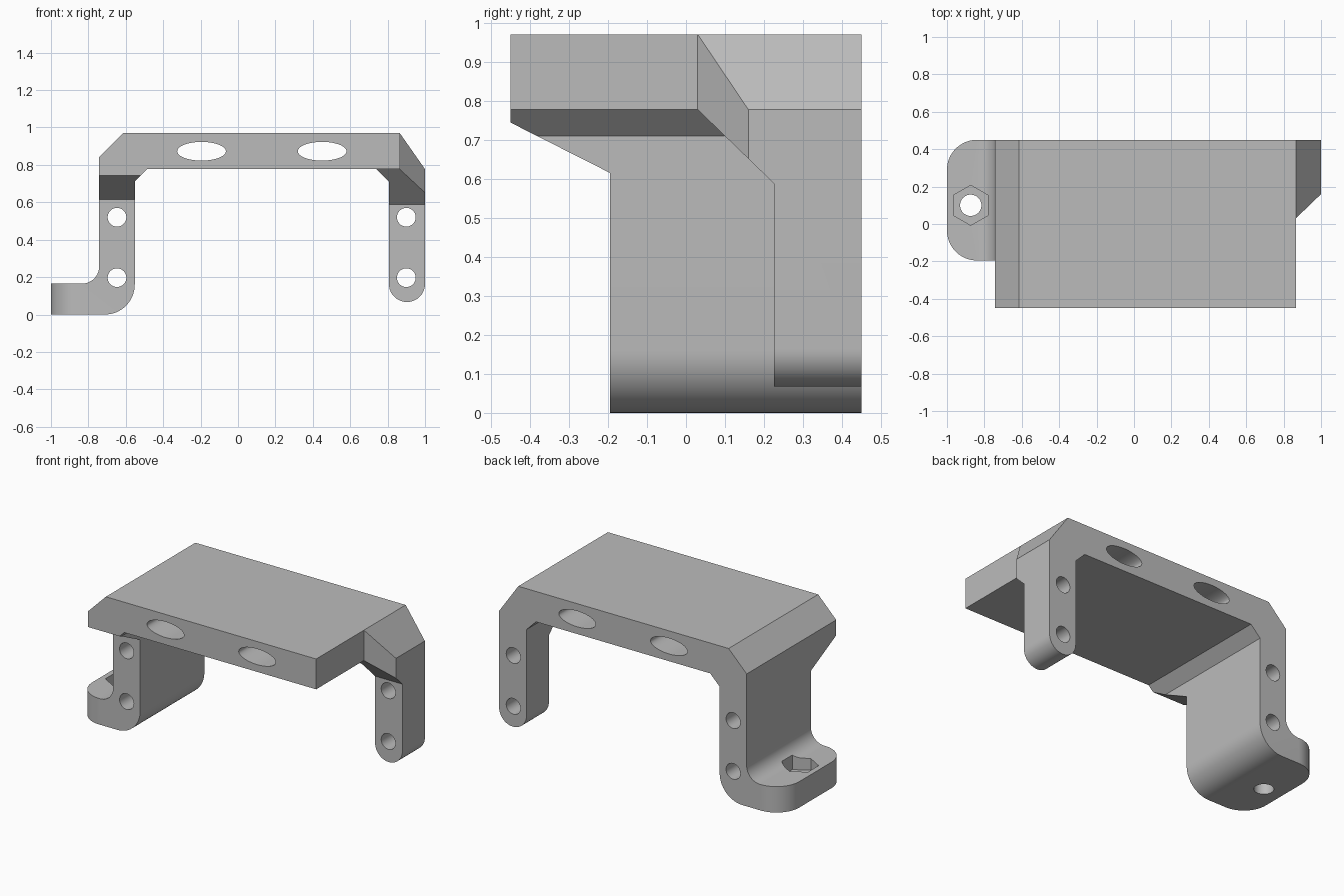
import bpy, bmesh
from math import sin, cos, radians

if "Cube" in bpy.data.objects:
    bpy.data.objects.remove(bpy.data.objects["Cube"], do_unlink=True)

grey = bpy.data.materials.new("matte grey")
grey.use_nodes = True
grey.diffuse_color = (0.5, 0.5, 0.5, 1)
grey.node_tree.nodes["Principled BSDF"].inputs["Base Color"].default_value = (0.5, 0.5, 0.5, 1)


def arc(cx, cy, rx, start, end, steps=16, ry=None):
    ry = ry or rx
    angles = [radians(start + (end - start) * i / steps) for i in range(steps + 1)]
    return [(cx + rx * cos(a), cy + ry * sin(a)) for a in angles]


def ring(cx, cy, rx, ry=None, sides=48, turn=0):
    return arc(cx, cy, rx, turn, turn + 360, sides, ry)[:-1]


def prism(name, outline, axis, low, high):
    """Extrude a closed outline along the given axis."""
    place = {"x": lambda p, d: (d, p[0], p[1]),
             "y": lambda p, d: (p[0], d, p[1]),
             "z": lambda p, d: (p[0], p[1], d)}[axis]
    bm = bmesh.new()
    near = [bm.verts.new(place(p, low)) for p in outline]
    far = [bm.verts.new(place(p, high)) for p in outline]
    bm.faces.new(near)
    bm.faces.new(far[::-1])
    for i in range(len(near)):
        j = (i + 1) % len(near)
        bm.faces.new((near[i], far[i], far[j], near[j]))
    bmesh.ops.recalc_face_normals(bm, faces=bm.faces)
    mesh = bpy.data.meshes.new(name)
    bm.to_mesh(mesh)
    bm.free()
    mesh.materials.append(grey)
    obj = bpy.data.objects.new(name, mesh)
    bpy.context.collection.objects.link(obj)
    return obj


# Bracket body: plate, two legs and the foot in one profile
profile = [(-0.615, 0.97), (0.865, 0.97), (1.0, 0.777)]
profile += arc(0.9035, 0.1635, 0.0965, 0, -180, 32)
profile += [(0.807, 0.71), (0.74, 0.777), (-0.485, 0.777), (-0.552, 0.71)]
profile += arc(-0.712, 0.16, 0.16, 0, -90)
profile += [(-1, 0), (-1, 0.165)]
profile += arc(-0.835, 0.258, 0.093, -90, 0)
profile += [(-0.742, 0.842)]
bracket = prism("bracket", profile, "y", -0.45, 0.45)

cutters = []


def cut(name, outline, axis, low, high):
    cutters.append(prism(name, outline, axis, low, high))


# Leg setbacks under the plate
cut("foot_leg_setback", [(-0.6, 0.82), (-0.195, 0.615), (-0.195, -0.1), (-0.6, -0.1)],
    "x", -1.1, -0.4)
cut("plain_leg_setback", [(-0.6, 0.777), (0.03, 0.777), (0.225, 0.588), (0.225, -0.1), (-0.6, -0.1)],
    "x", 0.7, 1.1)

# Slanted relief beside the plate
cut("side_relief", [(0.865, -0.6), (0.865, 0.03), (1.1, 0.256), (1.1, -0.6)], "z", 0.3, 1.1)

# Rounded foot corners
r = 0.16
cut("foot_front_corner", arc(-1 + r, -0.195 + r, r, 180, 270) + [(-1 + r, -0.3), (-1.1, -0.3), (-1.1, -0.195 + r)],
    "z", -0.1, 0.6)
cut("foot_back_corner", arc(-1 + r, 0.45 - r, r, 180, 90) + [(-1 + r, 0.6), (-1.1, 0.6), (-1.1, 0.45 - r)],
    "z", -0.1, 0.6)

# Oval plate holes
for x in (-0.195, 0.45):
    cut("plate_hole", ring(x, 0.873, 0.13, 0.05, 64), "y", -0.6, 0.6)

# Round leg holes
for x in (-0.647, 0.9):
    for z in (0.197, 0.52):
        cut("leg_hole", ring(x, z, 0.05), "y", -0.6, 0.6)

# Screw hole and hexagonal nut pocket in the foot
cut("screw_hole", ring(-0.873, 0.1, 0.057), "z", -0.1, 0.3)
cut("nut_pocket", ring(-0.873, 0.1, 0.107, sides=6, turn=30), "z", 0.09, 0.4)

# Apply the cuts
bpy.ops.object.select_all(action="DESELECT")
bpy.context.view_layer.objects.active = bracket
bracket.select_set(True)
for cutter in cutters:
    cutter.hide_render = True
    mod = bracket.modifiers.new(cutter.name, "BOOLEAN")
    mod.operation = "DIFFERENCE"
    mod.solver = "EXACT"
    mod.object = cutter
    bpy.ops.object.modifier_apply(modifier=mod.name)
    bpy.data.objects.remove(cutter, do_unlink=True)

bpy.ops.object.shade_smooth_by_angle(angle=radians(30))
